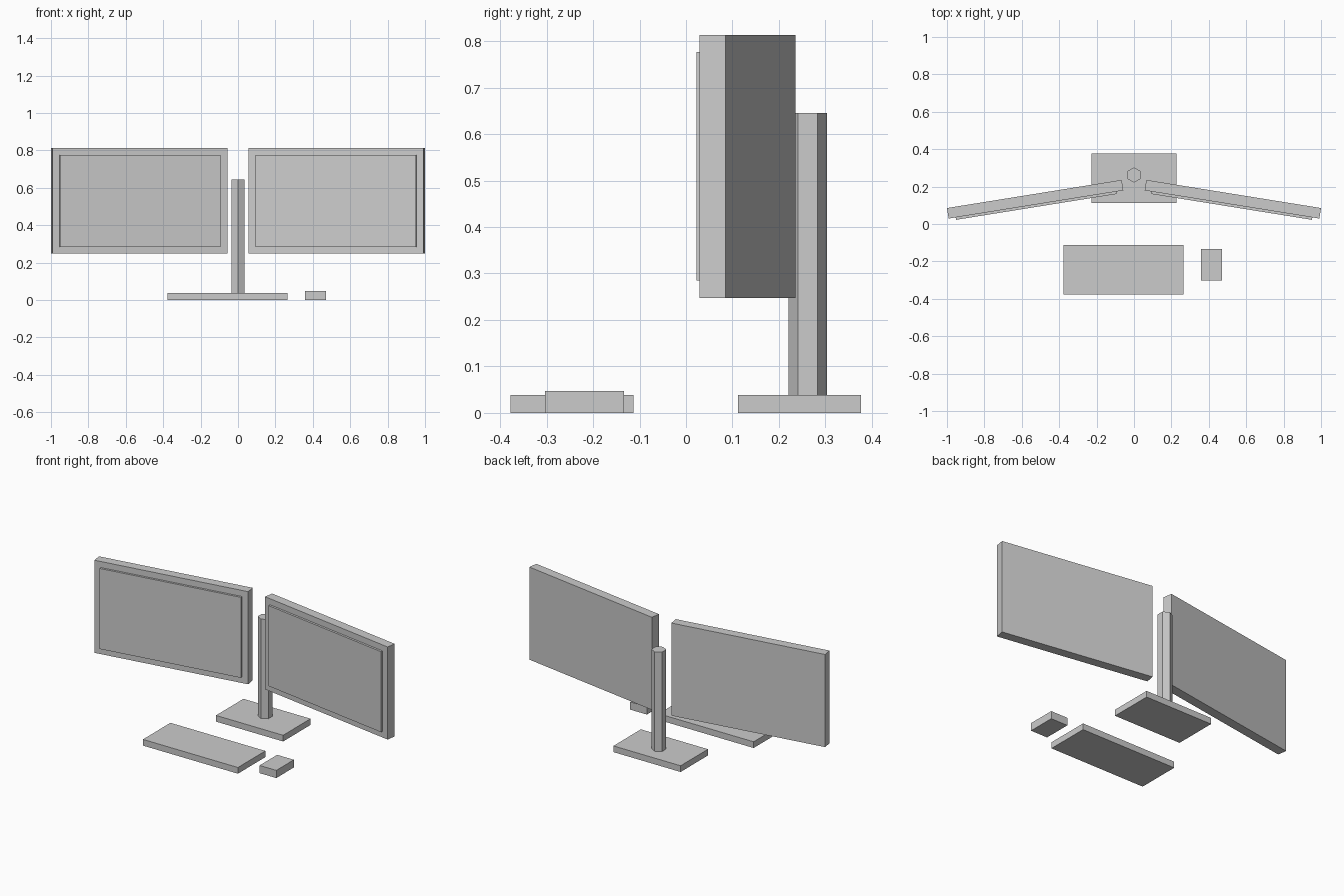
import bpy
from math import radians
from mathutils import Matrix, Vector

default = bpy.data.objects.get("Cube")
if default:
    bpy.data.objects.remove(default, do_unlink=True)

# One plain grey for everything
grey = bpy.data.materials.new("light_grey")
grey.use_nodes = True
colour = (0.6, 0.6, 0.6, 1)
grey.diffuse_color = colour
grey.node_tree.nodes["Principled BSDF"].inputs["Base Color"].default_value = colour


def box(name, centre, size, turn=0.0):
    bpy.ops.mesh.primitive_cube_add(size=1, location=centre, rotation=(0, 0, turn))
    obj = bpy.context.object
    obj.name = name
    obj.scale = size
    obj.data.materials.append(grey)
    return obj


# Stand: flat foot and hexagonal pole
box("stand_base", (0, 0.244, 0.019), (0.454, 0.265, 0.038))
bpy.ops.mesh.primitive_cylinder_add(vertices=6, radius=0.041, depth=0.607,
                                    location=(0, 0.262, 0.3415))
pole = bpy.context.object
pole.name = "stand_pole"
pole.data.materials.append(grey)

# Pair of monitors, outer edges angled toward the user
for side, label in ((1, "left"), (-1, "right")):
    turn = -side * radians(9.15)
    centre = Vector((side * 0.5285, 0.1325, 0.5305))
    box(label + "_monitor_body", centre, (0.946, 0.0567, 0.566), turn)
    forward = Matrix.Rotation(turn, 3, "Z") @ Vector((0, -0.032, 0))
    box(label + "_monitor_screen", centre + forward, (0.87, 0.019, 0.492), turn)

# Desk accessories
box("keyboard", (-0.057, -0.2455, 0.019), (0.642, 0.265, 0.038))
box("mouse", (0.4145, -0.218, 0.0235), (0.113, 0.17, 0.047))
